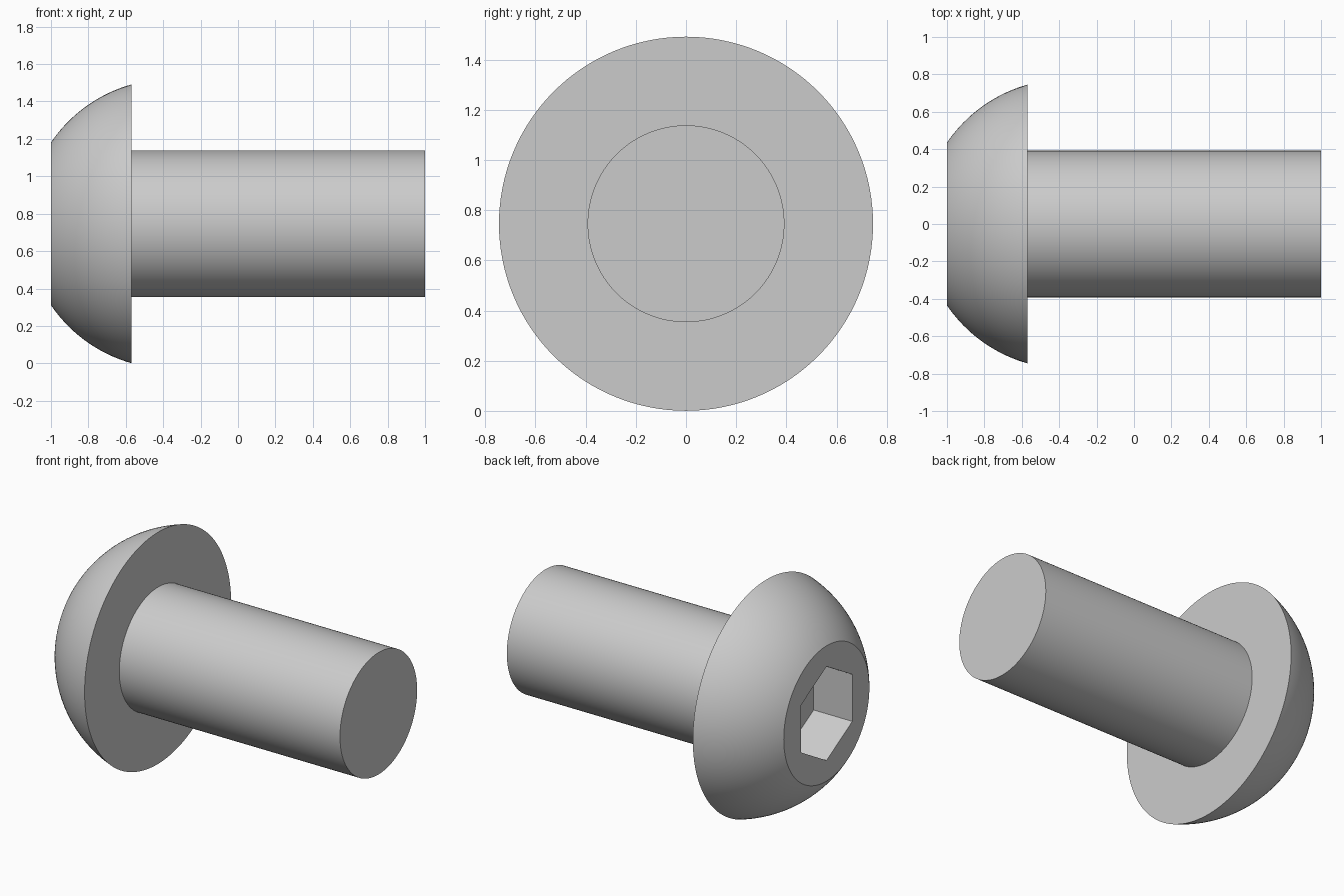
import bpy, bmesh, math
from mathutils import Matrix

if "Cube" in bpy.data.objects:
    bpy.data.objects.remove(bpy.data.objects["Cube"])

CZ = 0.746                      # height of the screw axis
R_HEAD, R_FLAT, R_SHANK = 0.745, 0.435, 0.392
X_FACE, X_SEAT, X_TIP = -1.0, -0.57, 1.0
SEG, ARC = 128, 20


def finish(name, bm):
    bmesh.ops.recalc_face_normals(bm, faces=bm.faces)
    mesh = bpy.data.meshes.new(name)
    bm.to_mesh(mesh)
    bm.free()
    ob = bpy.data.objects.new(name, mesh)
    bpy.context.collection.objects.link(ob)
    return ob


def lathe(name, profile):
    """Revolve (x, radius) points about the screw axis, capping both ends."""
    bm = bmesh.new()
    rings = []
    for x, r in profile:
        rings.append([bm.verts.new((x,
                                    r * math.sin(2 * math.pi * i / SEG),
                                    CZ + r * math.cos(2 * math.pi * i / SEG)))
                      for i in range(SEG)])
    for a, b in zip(rings, rings[1:]):
        for i in range(SEG):
            j = (i + 1) % SEG
            bm.faces.new((a[i], a[j], b[j], b[i]))
    bm.faces.new(rings[0])
    bm.faces.new(rings[-1])
    return finish(name, bm)


# Button head: spherical dome cut flat at the front, then shank
h = X_SEAT - X_FACE
u = (h * h + R_HEAD ** 2 - R_FLAT ** 2) / (2 * h)
radius = math.hypot(u, R_FLAT)
a0 = math.atan2(R_FLAT, u)
a1 = math.atan2(R_HEAD, u - h)
profile = []
for i in range(ARC + 1):
    a = a0 + (a1 - a0) * i / ARC
    profile.append((X_FACE + u - radius * math.cos(a), radius * math.sin(a)))
profile += [(X_SEAT, R_SHANK), (X_TIP, R_SHANK)]
screw = lathe("button_head_screw", profile)

# Hex socket cutter, corners up and down
R_HEX, DEPTH = 0.302, 0.275
bm = bmesh.new()
bmesh.ops.create_cone(bm, cap_ends=True, segments=6, radius1=R_HEX,
                      radius2=R_HEX, depth=2 * DEPTH)
top = max(bm.verts, key=lambda v: v.co.x)
bmesh.ops.rotate(bm, verts=bm.verts,
                 matrix=Matrix.Rotation(-math.atan2(top.co.y, top.co.x), 3, 'Z'))
bmesh.ops.rotate(bm, verts=bm.verts, matrix=Matrix.Rotation(math.pi / 2, 3, 'Y'))
# ensure a corner points along z
tip = max(bm.verts, key=lambda v: v.co.z)
if abs(tip.co.y) > 0.01:
    bmesh.ops.rotate(bm, verts=bm.verts, matrix=Matrix.Rotation(math.pi / 6, 3, 'X'))
bmesh.ops.translate(bm, verts=bm.verts, vec=(X_FACE, 0, CZ))
cutter = finish("socket_cutter", bm)
cutter.hide_render = True

# Cut the socket, then shade
mod = screw.modifiers.new("socket", 'BOOLEAN')
mod.operation = 'DIFFERENCE'
mod.solver = 'EXACT'
mod.object = cutter
bpy.ops.object.select_all(action='DESELECT')
bpy.context.view_layer.objects.active = screw
screw.select_set(True)
bpy.ops.object.modifier_apply(modifier=mod.name)
bpy.data.objects.remove(cutter)
bpy.ops.object.shade_smooth_by_angle(angle=math.radians(20))
